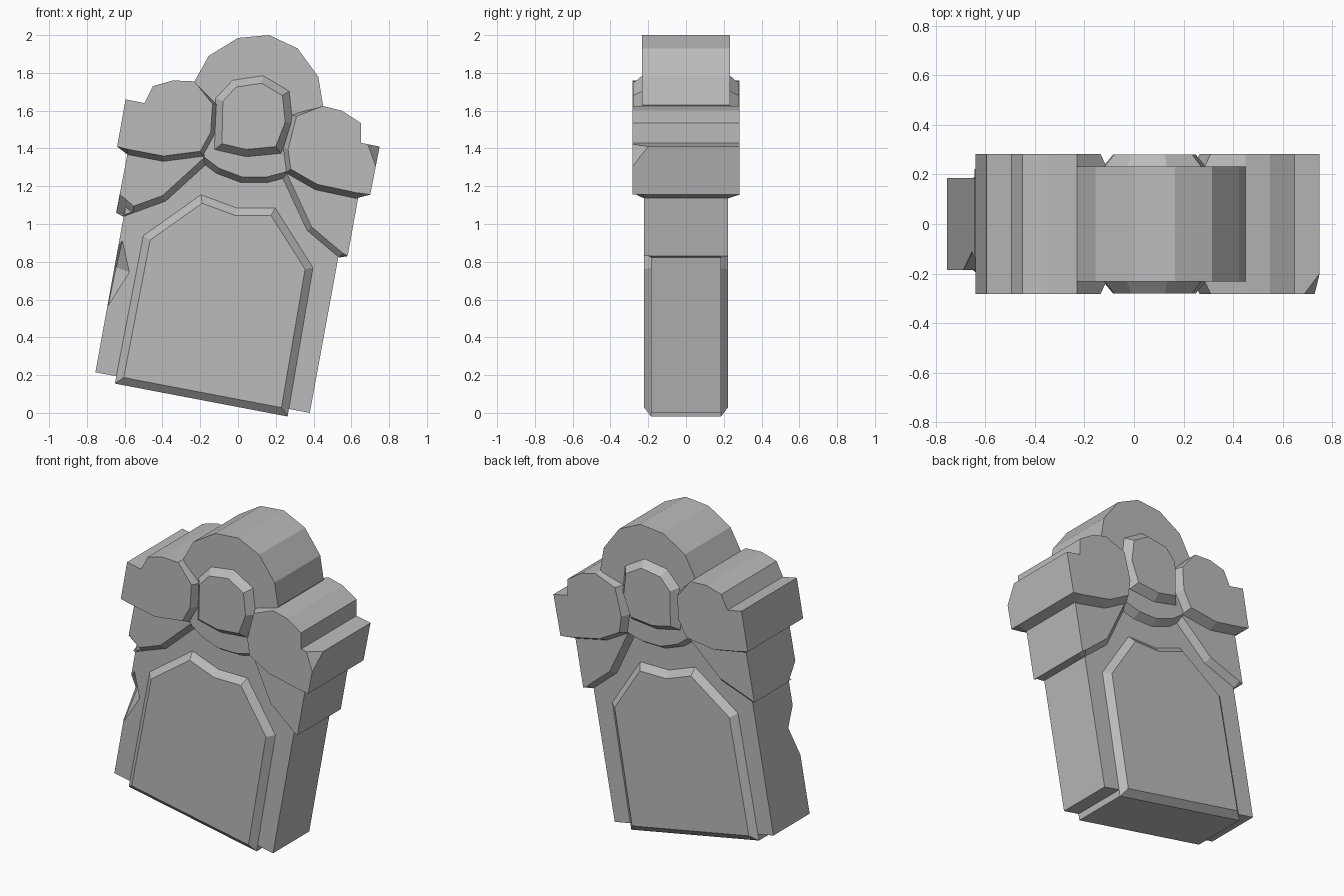
import bpy
import bmesh
from mathutils import Vector

default_cube = bpy.data.objects.get("Cube")
if default_cube:
    bpy.data.objects.remove(default_cube, do_unlink=True)

# Single stone colour
stone = bpy.data.materials.new("grey stone")
stone.use_nodes = True
colour = (0.5, 0.5, 0.5, 1)
stone.diffuse_color = colour
stone.node_tree.nodes["Principled BSDF"].inputs["Base Color"].default_value = colour


def make_object(name, mesh_builder):
    """Turn a bmesh into a flat shaded stone object."""
    bmesh.ops.recalc_face_normals(mesh_builder, faces=mesh_builder.faces)
    mesh = bpy.data.meshes.new(name)
    mesh_builder.to_mesh(mesh)
    mesh_builder.free()
    mesh.materials.append(stone)
    obj = bpy.data.objects.new(name, mesh)
    bpy.context.scene.collection.objects.link(obj)
    return obj


def push_outward(points, width, closed):
    """Offset a counter-clockwise run of outline points outward."""
    count = len(points)
    result = []
    for i, point in enumerate(points):
        normals = []
        for start, end in ((i - 1, i), (i, i + 1)):
            if closed or (start >= 0 and end < count):
                edge = points[end % count] - points[start % count]
                normals.append(Vector((edge.y, -edge.x)).normalized())
        normal = sum(normals, Vector((0, 0))).normalized()
        result.append(point + normal * width / max(normal.dot(normals[0]), 0.5))
    return result


def plate(name, depth, bevelled=(), straight=(), base_depth=0, width=0):
    """Extrude an outline both ways; the bevelled run flares toward the core."""
    run = [Vector(p) for p in bevelled]
    rest = [Vector(p) for p in straight]
    face = run + rest
    base = push_outward(run, width, closed=not rest) + rest
    layers = [(face, -depth), (face, depth)]
    if run:
        layers = [(face, -depth), (base, -base_depth), (base, base_depth), (face, depth)]
    bm = bmesh.new()
    rings = [[bm.verts.new((p.x, y, p.y)) for p in outline] for outline, y in layers]
    bm.faces.new(rings[0])
    bm.faces.new(rings[-1])
    for near, far in zip(rings, rings[1:]):
        for i in range(len(face)):
            j = (i + 1) % len(face)
            bm.faces.new((near[i], near[j], far[j], far[i]))
    return make_object(name, bm)


def chip(obj, points):
    """Knock a piece off an edge with a convex cutter."""
    bm = bmesh.new()
    for point in points:
        bm.verts.new(point)
    bmesh.ops.convex_hull(bm, input=bm.verts)
    cutter = make_object("chip_cutter", bm)
    cutter.hide_render = True
    modifier = obj.modifiers.new("chip", "BOOLEAN")
    modifier.operation = "DIFFERENCE"
    modifier.solver = "EXACT"
    modifier.object = cutter
    bpy.context.view_layer.update()
    graph = bpy.context.evaluated_depsgraph_get()
    carved = bpy.data.meshes.new_from_object(obj.evaluated_get(graph))
    obj.modifiers.clear()
    obj.data = carved
    bpy.data.objects.remove(cutter, do_unlink=True)


# Leaning slab
slab = plate("slab", 0.185, straight=[(-.755, .215), (.38, 0), (.6, 1.2), (.3, 1.4), (-.54, 1.4)])
chip(slab, [(-.61, -.19, .92), (-.69, -.19, .555), (-.575, -.185, .745),
            (-.645, -.1, .77), (-.9, -.4, .8)])

# Raised panel on both faces
plate("raised_panel", 0.222, base_depth=0.185, width=0.04,
      bevelled=[(.23, .028), (.355, .76), (.175, 1.045), (-.015, 1.045),
                (-.19, 1.11), (-.465, .915), (-.605, .187)])

# Lower drapes either side of the panel top
right_drape = plate("right_drape", 0.222, base_depth=0.185, width=0.033,
                    bevelled=[(-.62, 1.07), (-.4, 1.15), (-.177, 1.353)],
                    straight=[(-.2, 1.45), (-.57, 1.45), (-.645, 1.06)])
chip(right_drape, [(-.625, -.225, 1.16), (-.52, -.225, 1.07),
                   (-.645, -.11, 1.05), (-.8, -.4, .95)])
plate("left_drape", 0.222, base_depth=0.185, width=0.03,
      bevelled=[(.255, 1.275), (.39, .985), (.555, .845)],
      straight=[(.58, .83), (.64, 1.16), (.45, 1.3)])

# Rounded crown
plate("crown", 0.233, base_depth=0.185, width=0.03,
      bevelled=[(-.177, 1.353), (-.1, 1.295), (.02, 1.25), (.155, 1.25), (.25, 1.275)],
      straight=[(.45, 1.63), (.425, 1.78), (.315, 1.93), (.165, 2),
                (0, 1.985), (-.155, 1.89), (-.23, 1.755)])

# Upper scrolls either side of the crown
plate("right_scroll", 0.283, base_depth=0.222, width=0.028,
      bevelled=[(-.58, 1.395), (-.395, 1.36), (-.2, 1.385), (-.145, 1.485), (-.135, 1.635)],
      straight=[(-.23, 1.755), (-.345, 1.76), (-.45, 1.73), (-.495, 1.64),
                (-.595, 1.66), (-.64, 1.41)])
left_scroll = plate("left_scroll", 0.283, base_depth=0.222, width=0.03,
                    bevelled=[(.31, 1.57), (.265, 1.395), (.28, 1.29), (.42, 1.21), (.63, 1.165)],
                    straight=[(.7, 1.155), (.75, 1.41), (.65, 1.43), (.65, 1.535),
                              (.55, 1.6), (.45, 1.625)])
chip(left_scroll, [(.685, -.285, 1.425), (.73, -.285, 1.3), (.75, -.2, 1.41), (.9, -.45, 1.5)])

# Faceted boss in the middle of the crown
plate("boss", 0.28, base_depth=0.225, width=0.045,
      bevelled=[(-.085, 1.425), (.045, 1.395), (.2, 1.41), (.25, 1.54),
                (.235, 1.68), (.125, 1.745), (-.01, 1.725), (-.08, 1.65)])
